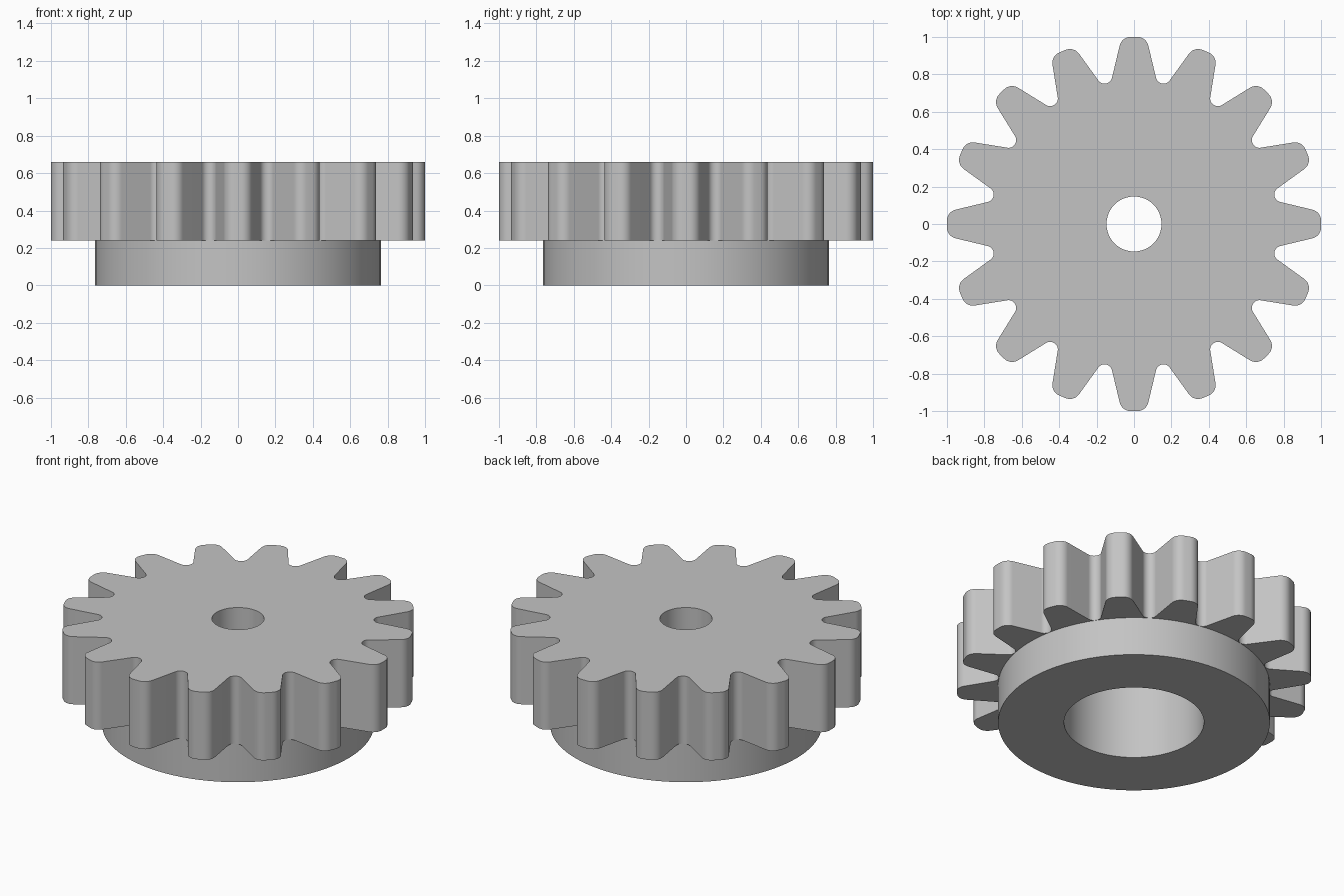
import bpy, bmesh
from math import sin, cos, tan, pi, radians
from mathutils import Vector, Matrix

if "Cube" in bpy.data.objects:
    bpy.data.objects.remove(bpy.data.objects["Cube"])

TEETH = 16
PITCH = 2 * pi / TEETH
Z_BASE, Z_SHOULDER, Z_FLOOR, Z_TOP = 0, 0.24, 0.49, 0.66
HUB_R, RECESS_R, BORE_R = 0.765, 0.394, 0.147


def arc(centre, radius, start, end, steps):
    return [Vector(centre) + radius * Vector((cos(a), sin(a)))
            for a in (start + (end - start) * i / steps for i in range(steps + 1))]


def circle(radius, steps=96):
    return arc((0, 0), radius, 0, 2 * pi, steps)[:-1]


def gear_outline():
    # Half a tooth pointing along +y: rounded tip corner, straight flank, root fillet
    slope = radians(14.25)
    tip_r, root_r, root_dist = 0.06, 0.041, 0.807
    tip_x = 0.065 - tip_r * tan((pi / 2 - slope) / 2)
    gap = pi / 2 - PITCH / 2
    half = arc((tip_x, 1 - tip_r), tip_r, pi / 2, slope, 8)
    half += arc((root_dist * cos(gap), root_dist * sin(gap)), root_r,
                pi + slope, pi + gap, 8)
    # Mirror it, dropping the root point shared with the next tooth
    tooth = [Vector((-p.x, p.y)) for p in reversed(half[:-1])] + half
    return [Matrix.Rotation(-PITCH * i, 2) @ p for i in range(TEETH) for p in tooth]


bm = bmesh.new()


def loop(points, z):
    verts = [bm.verts.new((p.x, p.y, z)) for p in points]
    edges = [bm.edges.new((a, b)) for a, b in zip(verts, verts[1:] + verts[:1])]
    return verts, edges


def wall(points, z0, z1):
    low, high = loop(points, z0), loop(points, z1)
    n = len(points)
    for i in range(n):
        j = (i + 1) % n
        bm.faces.new((low[0][i], low[0][j], high[0][j], high[0][i]))
    return low[1], high[1]


def flat(outer, inner):
    bmesh.ops.triangle_fill(bm, edges=outer + inner, use_beauty=True)


# Upright walls: teeth, hub, wide recess underneath and narrow bore on top
teeth_low, teeth_top = wall(gear_outline(), Z_SHOULDER, Z_TOP)
hub_low, hub_top = wall(circle(HUB_R), Z_BASE, Z_SHOULDER)
recess_low, recess_top = wall(circle(RECESS_R), Z_BASE, Z_FLOOR)
bore_low, bore_top = wall(circle(BORE_R, 64), Z_FLOOR, Z_TOP)

# Flat faces joining the walls
flat(teeth_top, bore_top)
flat(teeth_low, hub_top)
flat(hub_low, recess_low)
flat(recess_top, bore_low)
bmesh.ops.recalc_face_normals(bm, faces=bm.faces[:])

mesh = bpy.data.meshes.new("gear_wheel")
bm.to_mesh(mesh)
bm.free()
gear = bpy.data.objects.new("gear_wheel", mesh)
bpy.context.collection.objects.link(gear)

# Plain grey metal
grey = bpy.data.materials.new("plain_grey")
grey.use_nodes = True
colour = (0.55, 0.55, 0.55, 1)
grey.diffuse_color = colour
grey.node_tree.nodes["Principled BSDF"].inputs["Base Color"].default_value = colour
mesh.materials.append(grey)

bpy.ops.object.select_all(action='DESELECT')
gear.select_set(True)
bpy.context.view_layer.objects.active = gear
bpy.ops.object.shade_smooth_by_angle(angle=radians(30))
